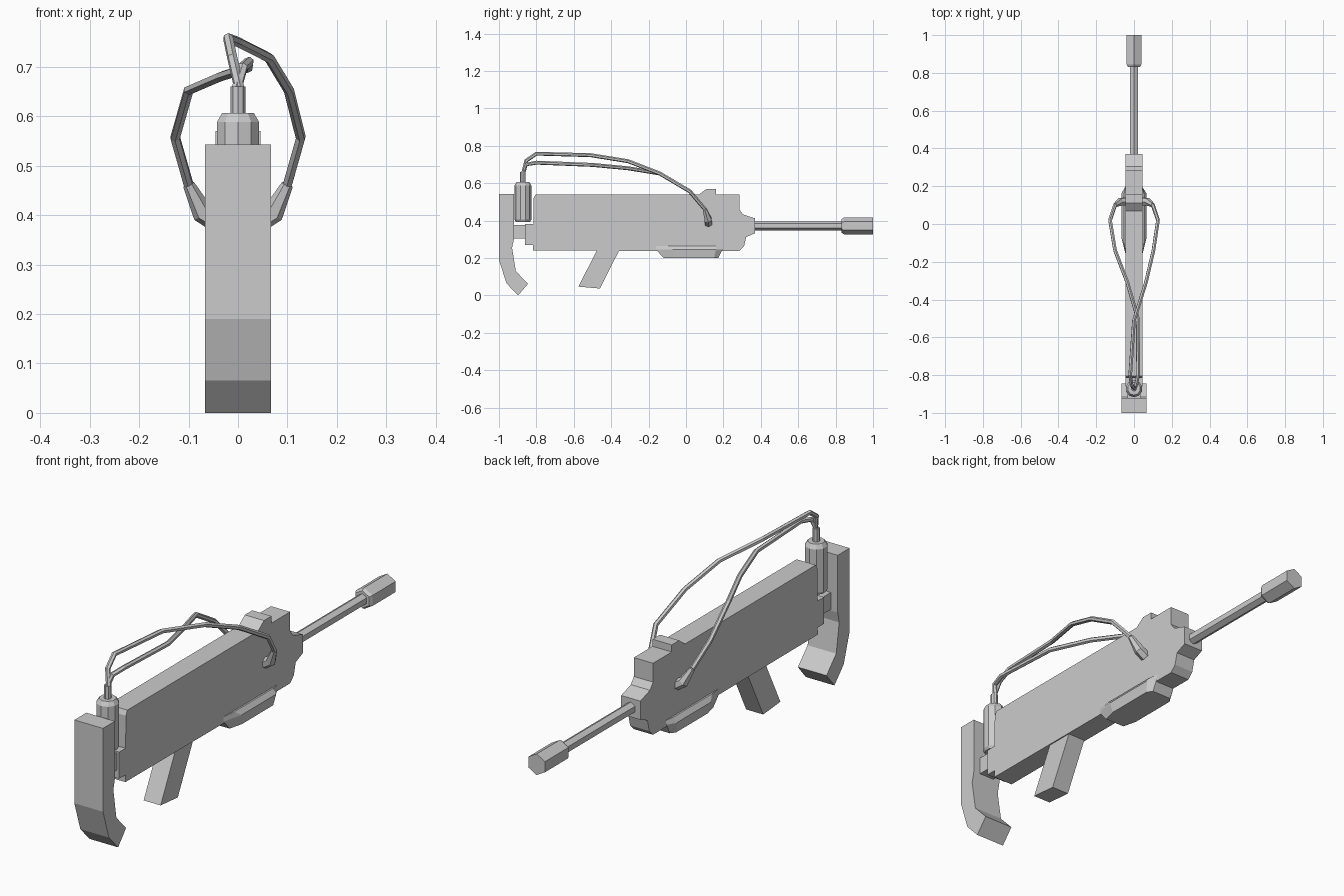
import bpy, bmesh, math
from mathutils import Matrix

if "Cube" in bpy.data.objects:
    bpy.data.objects.remove(bpy.data.objects["Cube"])


def add_object(name, bm):
    bmesh.ops.recalc_face_normals(bm, faces=bm.faces[:])
    mesh = bpy.data.meshes.new(name)
    bm.to_mesh(mesh)
    bm.free()
    obj = bpy.data.objects.new(name, mesh)
    bpy.context.collection.objects.link(obj)
    return obj


def loft(name, rings, matrix=None):
    """Skin closed rings of equal point count and cap both ends."""
    bm = bmesh.new()
    loops = [[bm.verts.new(p) for p in ring] for ring in rings]
    for a, b in zip(loops, loops[1:]):
        for i in range(len(a)):
            j = (i + 1) % len(a)
            bm.faces.new((a[i], a[j], b[j], b[i]))
    bm.faces.new(loops[0])
    bm.faces.new(loops[-1])
    if matrix:
        bm.transform(matrix)
    return add_object(name, bm)


def slab(name, profile, half):
    """Side profile (y, z) given thickness in x."""
    return loft(name, [[(x, y, z) for y, z in profile] for x in (-half, half)])


def lathe(name, profile, sides, matrix):
    """Turned part: (radius, height) profile around local z."""
    rings = []
    for r, h in profile:
        rings.append([(r * math.sin(math.tau * i / sides),
                       r * math.cos(math.tau * i / sides), h) for i in range(sides)])
    return loft(name, rings, matrix)


def tube(name, points, radii):
    curve = bpy.data.curves.new(name, 'CURVE')
    curve.dimensions = '3D'
    curve.bevel_depth = 1.0
    curve.bevel_resolution = 1
    curve.use_fill_caps = True
    spline = curve.splines.new('POLY')
    spline.points.add(len(points) - 1)
    spline.use_smooth = False
    for p, co, r in zip(spline.points, points, radii):
        p.co = (*co, 1)
        p.radius = r
    obj = bpy.data.objects.new(name, curve)
    bpy.context.collection.objects.link(obj)
    return obj


# Main body with top sight bump and stepped nose
slab("body", [(-.818, .24), (-.815, .52), (-.805, .54), (.07, .54), (.11, .57),
              (.16, .57), (.16, .54), (.285, .54), (.285, .46), (.305, .433),
              (.37, .412), (.37, .333), (.322, .312), (.31, .262), (.285, .237)], .045)

# Grip
slab("grip", [(-.475, .245), (-.355, .245), (-.46, .037), (-.575, .047)], .04)

# Shoulder stock
slab("stock", [(-1, .543), (-.92, .543), (-.92, .30), (-.93, .255), (-.91, .13),
               (-.845, .062), (-.898, 0), (-.96, .065), (-1, .19)], .067)

# Blocks joining stock to body
slab("rear_block", [(-.86, .27), (-.81, .27), (-.81, .383), (-.86, .383)], .045)
slab("stock_link", [(-.935, .305), (-.855, .305), (-.855, .377), (-.935, .377)], .035)


# Handguard under the body
def plan(z, wide, y0, y1, y2, y3):
    right = [(.045, y0), (wide, y1), (wide, y2), (.045, y3)]
    return ([(x, y, z) for x, y in right]
            + [(-x, y, z) for x, y in reversed(right)])


loft("handguard", [plan(.265, .052, -.16, -.10, .16, .20),
                   plan(.245, .067, -.16, -.07, .16, .195),
                   plan(.20, .060, -.12, -.06, .15, .172)])

# Hexagonal barrel and muzzle, pointing along +y
along_y = Matrix.Translation((0, 0, .372)) @ Matrix.Rotation(-math.pi / 2, 4, 'X')
lathe("barrel", [(.024, .35), (.024, .85)], 6, along_y)
lathe("muzzle", [(.037, .832), (.045, .845), (.045, 1)], 6, along_y)

# Bottle with neck
at_bottle = Matrix.Translation((0, -.872, 0))
lathe("bottle", [(.038, .394), (.045, .405), (.045, .588), (.034, .606)], 10, at_bottle)
lathe("bottle_neck", [(.015, .60), (.015, .66)], 8, at_bottle)

# Two hoses from the bottle to the body sides
hoses = {
    "right": [(.003, -.87, .655), (-.012, -.855, .72), (-.02, -.80, .758), (0, -.51, .75),
              (.063, -.31, .718), (.103, -.14, .652), (.127, .02, .557), (.10, .10, .462)],
    "left": [(-.003, -.87, .655), (.01, -.855, .70), (.022, -.80, .71), (.02, -.50, .698),
             (-.035, -.31, .68), (-.10, -.14, .652), (-.127, .02, .557), (-.10, .10, .462)],
}
for side, pts in hoses.items():
    s = 1 if side == "right" else -1
    tube(side + "_hose", pts, [.0105] * len(pts))
    tube(side + "_hose_socket",
         [(s * .10, .10, .462), (s * .072, .118, .405), (s * .04, .12, .385)],
         [.012, .022, .022])
